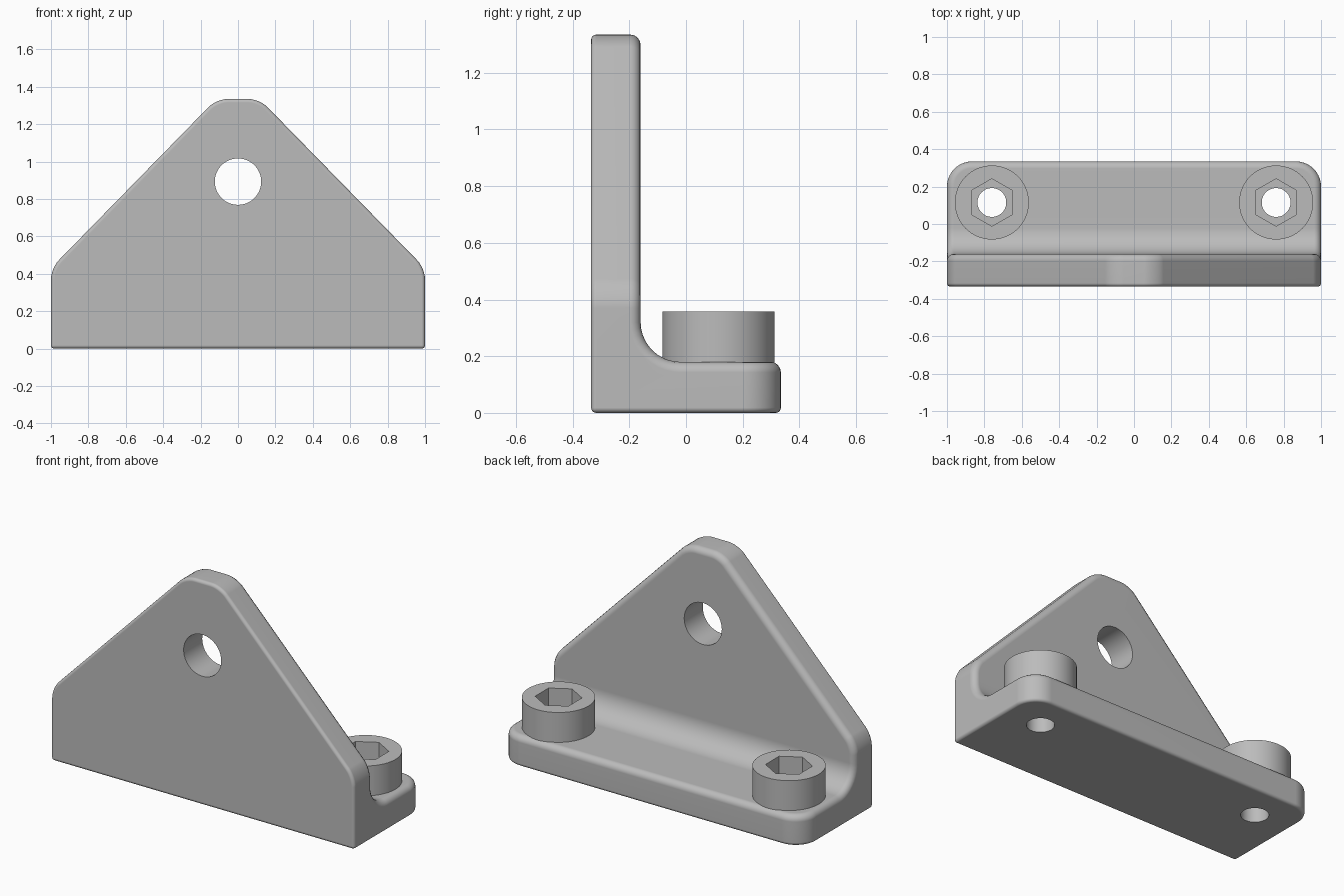
import bpy, bmesh
from math import sin, cos, pi, radians
from mathutils import Vector

if "Cube" in bpy.data.objects:
    bpy.data.objects.remove(bpy.data.objects["Cube"])

WALL_Y, FRONT_Y, BACK_Y = -0.16, -0.335, 0.335
BASE_Z, TOP_Z, FILLET = 0.18, 1.335, 0.14
BOLT_X, BOLT_Y, BORE = 0.76, 0.115, 0.077

grey = bpy.data.materials.new("plain grey")
grey.use_nodes = True
grey.diffuse_color = (0.5, 0.5, 0.5, 1)
grey.node_tree.nodes["Principled BSDF"].inputs["Base Color"].default_value = (0.5, 0.5, 0.5, 1)


def add_object(name, bm):
    bmesh.ops.recalc_face_normals(bm, faces=bm.faces)
    mesh = bpy.data.meshes.new(name)
    bm.to_mesh(mesh)
    bm.free()
    mesh.materials.append(grey)
    obj = bpy.data.objects.new(name, mesh)
    bpy.context.collection.objects.link(obj)
    return obj


def extrude(points, offset):
    """Solid prism from a closed outline."""
    bm = bmesh.new()
    face = bm.faces.new([bm.verts.new(p) for p in points])
    moved = bmesh.ops.extrude_face_region(bm, geom=[face], use_keep_orig=True)
    bmesh.ops.translate(bm, vec=offset, verts=[v for v in moved["geom"] if isinstance(v, bmesh.types.BMVert)])
    return bm


def upright_prism(name, sides, radius, x, y, low, high):
    ring = [(x + radius * sin(2 * pi * i / sides), y + radius * cos(2 * pi * i / sides), low)
            for i in range(sides)]
    return add_object(name, extrude(ring, (0, 0, high - low)))


def cut(obj, cutter):
    mod = obj.modifiers.new("cut", "BOOLEAN")
    mod.operation, mod.solver, mod.object = "DIFFERENCE", "EXACT", cutter


def finish(obj, cutters):
    """Bake the modifiers, drop the cutters and smooth the rounded faces."""
    graph = bpy.context.evaluated_depsgraph_get()
    obj_mesh = bpy.data.meshes.new_from_object(obj.evaluated_get(graph))
    obj.modifiers.clear()
    obj.data = obj_mesh
    for c in cutters:
        bpy.data.objects.remove(c)
    bpy.ops.object.select_all(action="DESELECT")
    obj.select_set(True)
    bpy.context.view_layer.objects.active = obj
    bpy.ops.object.shade_smooth_by_angle(angle=radians(35))
    weighted = obj.modifiers.new("flat normals", "WEIGHTED_NORMAL")
    weighted.keep_sharp = True


# Bracket: L profile with an inner fillet, run along x
steps = 10
fillet = [(-1, WALL_Y + FILLET * (1 - sin(a)), BASE_Z + FILLET * (1 - cos(a)))
          for a in (pi / 2 * i / steps for i in range(steps + 1))]
profile = [(-1, FRONT_Y, 0), (-1, BACK_Y, 0), (-1, BACK_Y, BASE_Z)] + fillet
profile += [(-1, WALL_Y, TOP_Z), (-1, FRONT_Y, TOP_Z)]
bm = extrude(profile, (2, 0, 0))

# Sloping shoulders of the wall
for side in (-1, 1):
    slope = Vector((side * 0.905, 0, 0.885))
    cutplane = bmesh.ops.bisect_plane(bm, geom=bm.verts[:] + bm.edges[:] + bm.faces[:],
                                      plane_co=(side, 0, 0.43), plane_no=slope, clear_outer=True)
    bmesh.ops.holes_fill(bm, edges=[e for e in cutplane["geom_cut"] if isinstance(e, bmesh.types.BMEdge)])
bmesh.ops.recalc_face_normals(bm, faces=bm.faces)


# Round the wall corners and the back corners of the base
def round_edges(test, size, segments):
    edges = [e for e in bm.edges if test((e.verts[0].co + e.verts[1].co) / 2,
                                         (e.verts[1].co - e.verts[0].co).normalized())]
    bmesh.ops.bevel(bm, geom=edges, offset=size, offset_type="OFFSET", segments=segments,
                    profile=0.5, affect="EDGES", clamp_overlap=False)


round_edges(lambda mid, d: abs(d.y) > 0.9 and mid.z > 0.35, 0.06, 6)
round_edges(lambda mid, d: abs(d.z) > 0.9 and mid.y > 0.3, 0.135, 10)

# Small rounding on front and bottom edges, larger on the others
bmesh.ops.recalc_face_normals(bm, faces=bm.faces)
weight = bm.edges.layers.float.new("bevel_weight_edge")
for e in bm.edges:
    if e.calc_face_angle(0) > radians(50):
        low = all(v.co.z < 0.001 for v in e.verts)
        front = all(v.co.y < FRONT_Y + 0.001 for v in e.verts)
        e[weight] = 0.5 if low or front else 1
bracket = add_object("bracket", bm)
bevel = bracket.modifiers.new("round", "BEVEL")
bevel.limit_method, bevel.width, bevel.segments = "WEIGHT", 0.037, 4
bevel.use_clamp_overlap = False

# Holes through the wall and the base
ring = [(0.124 * cos(2 * pi * i / 64), -1, 0.893 + 0.124 * sin(2 * pi * i / 64)) for i in range(64)]
cutters = [add_object("wall_hole_cutter", extrude(ring, (0, 2, 0)))]
for side in (-1, 1):
    cutters.append(upright_prism("base_hole_cutter", 48, BORE, side * BOLT_X, BOLT_Y, -0.5, 0.5))
for c in cutters:
    c.hide_render = True
    cut(bracket, c)
finish(bracket, cutters)

# Socket-head bolts with a hexagonal recess and a bore
for name, x in (("left_bolt_head", BOLT_X), ("right_bolt_head", -BOLT_X)):
    head = upright_prism(name, 64, 0.198, x, BOLT_Y, BASE_Z - 0.005, 0.358)
    tools = [upright_prism("socket_cutter", 6, 0.127, x, BOLT_Y, 0.23, 0.6),
             upright_prism("bore_cutter", 48, BORE, x, BOLT_Y, -0.5, 0.5)]
    for t in tools:
        t.hide_render = True
        cut(head, t)
    finish(head, tools)
